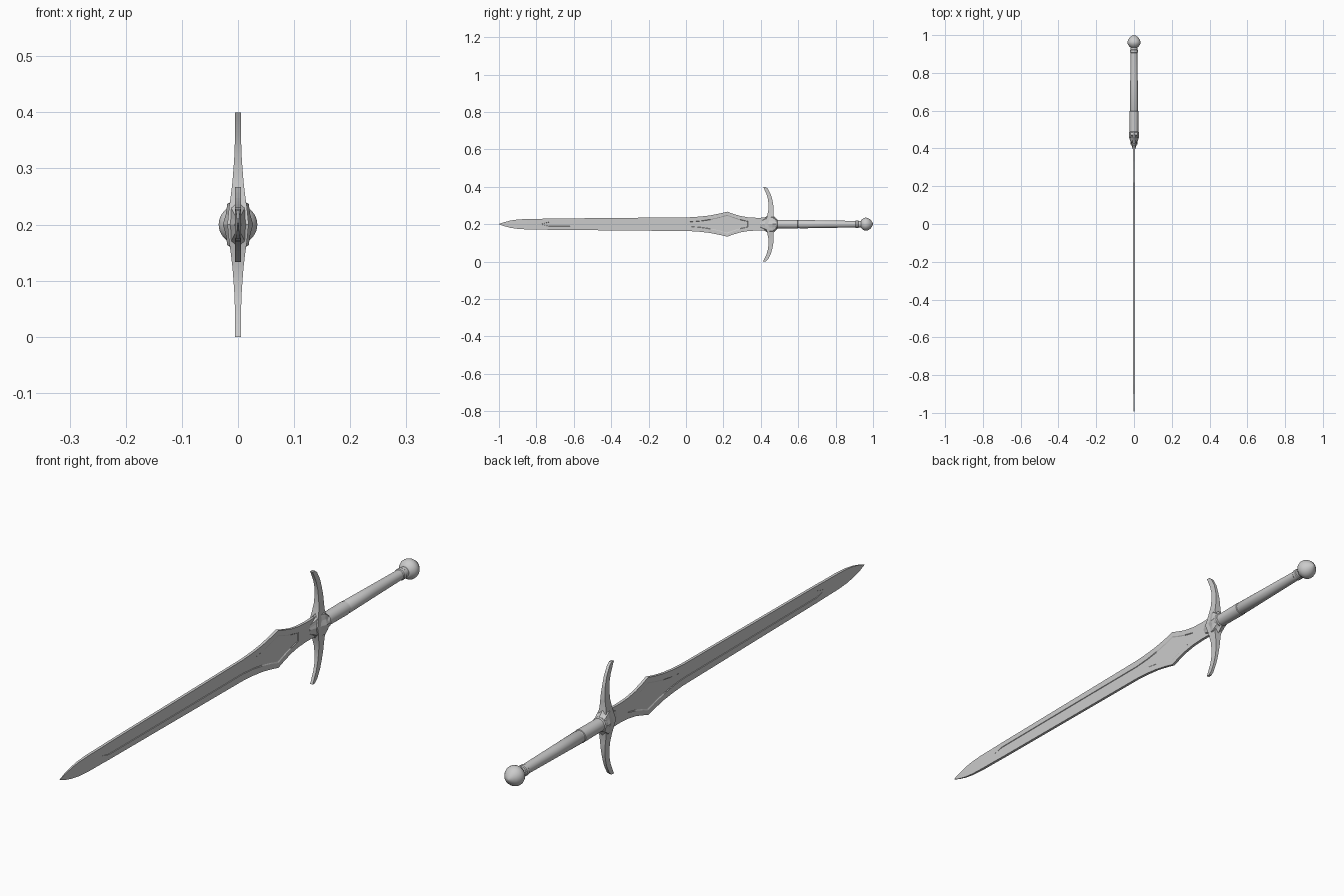
import bpy, bmesh
from math import sin, cos, pi

ZC = 0.2  # height of the sword's long axis


def loft(name, rings, smooth=None):
    """Skin a list of closed rings and cap both ends."""
    bm = bmesh.new()
    loops = [[bm.verts.new((x, y, ZC + z)) for x, y, z in r] for r in rings]
    n = len(loops[0])
    for a, b in zip(loops, loops[1:]):
        for i in range(n):
            j = (i + 1) % n
            bm.faces.new((a[i], a[j], b[j], b[i]))
    bm.faces.new(loops[0][::-1])
    bm.faces.new(loops[-1])
    bmesh.ops.remove_doubles(bm, verts=bm.verts, dist=1e-5)
    bmesh.ops.recalc_face_normals(bm, faces=bm.faces)
    me = bpy.data.meshes.new(name)
    bm.to_mesh(me)
    bm.free()
    ob = bpy.data.objects.new(name, me)
    bpy.context.collection.objects.link(ob)
    if smooth:
        bpy.ops.object.select_all(action='DESELECT')
        ob.select_set(True)
        bpy.context.view_layer.objects.active = ob
        bpy.ops.object.shade_smooth_by_angle(angle=smooth)
    return ob


def lathe(name, profile, n=32):
    """Revolve (y, radius) pairs around the long axis."""
    return loft(name, [[(r * cos(2 * pi * i / n), y, r * sin(2 * pi * i / n))
                        for i in range(n)] for y, r in profile], 0.6)


# Blade: y, half width, groove half width, half thickness, groove depth
blade = [(-1.0, .001, .0005, .001, 0), (-.975, .010, .002, .002, 0),
         (-.94, .019, .002, .003, 0), (-.90, .025, .002, .004, 0),
         (-.85, .028, .002, .005, 0), (-.77, .029, .002, .005, 0),
         (-.73, .030, .012, .005, .002), (-.30, .034, .013, .005, .002),
         (.02, .037, .013, .005, .002), (.08, .041, .018, .005, .002),
         (.13, .047, .026, .005, .002), (.18, .057, .038, .005, .002),
         (.22, .067, .050, .005, .002), (.25, .056, .038, .005, .002),
         (.29, .044, .025, .005, .002), (.33, .037, .016, .005, .002),
         (.332, .0365, .015, .005, 0), (.38, .034, .015, .005, 0),
         (.43, .035, .015, .005, 0)]
rings = []
for y, w, g, t, d in blade:
    half = [(t, w), (t, g), (t - d, g * .9), (t - d, -g * .9), (t, -g), (t, -w)]
    rings.append([(x, y, z) for x, z in half] + [(-x, y, -z) for x, z in half])
loft("blade", rings)

# Curved crossguard: height, front y, back y, half thickness
arm = [(0, .42, .475, .019), (.03, .430, .472, .016), (.05, .435, .468, .013),
       (.075, .440, .468, .010), (.10, .441, .467, .008), (.13, .439, .462, .006),
       (.16, .431, .453, .0055), (.19, .417, .437, .005), (.20, .412, .425, .005)]
stations = [(-z, a, b, h) for z, a, b, h in arm[:0:-1]] + arm
loft("crossguard", [[(h, a, z), (h, b, z), (-h, b, z), (-h, a, z)]
                    for z, a, b, h in stations], 0.5)

# Fluted guard centre: y, x radius, z radius
centre = [(.395, .006, .020), (.42, .014, .035), (.447, .022, .053),
          (.462, .027, .052), (.478, .027, .036), (.488, .023, .026)]
N = 16
loft("guard_centre",
     [[(rx * k * cos(2 * pi * i / N), y, rz * k * sin(2 * pi * i / N))
       for i in range(N) for k in [1 if i % 2 == 0 else .88]]
      for y, rx, rz in centre])

# Grip with a raised band and an end collar
lathe("grip", [(.465, .022), (.475, .026), (.487, .026), (.490, .0225), (.596, .0235),
               (.598, .0215), (.606, .0215), (.608, .0225), (.75, .020),
               (.905, .0175), (.908, .020), (.92, .020), (.923, .0175), (.95, .018)])

# Mushroom-shaped pommel
lathe("pommel", [(.935, .018), (.938, .023), (.948, .031), (.957, .0345), (.966, .0345),
                 (.976, .031), (.986, .024), (.994, .014), (.998, .007), (1.0, .001)])
